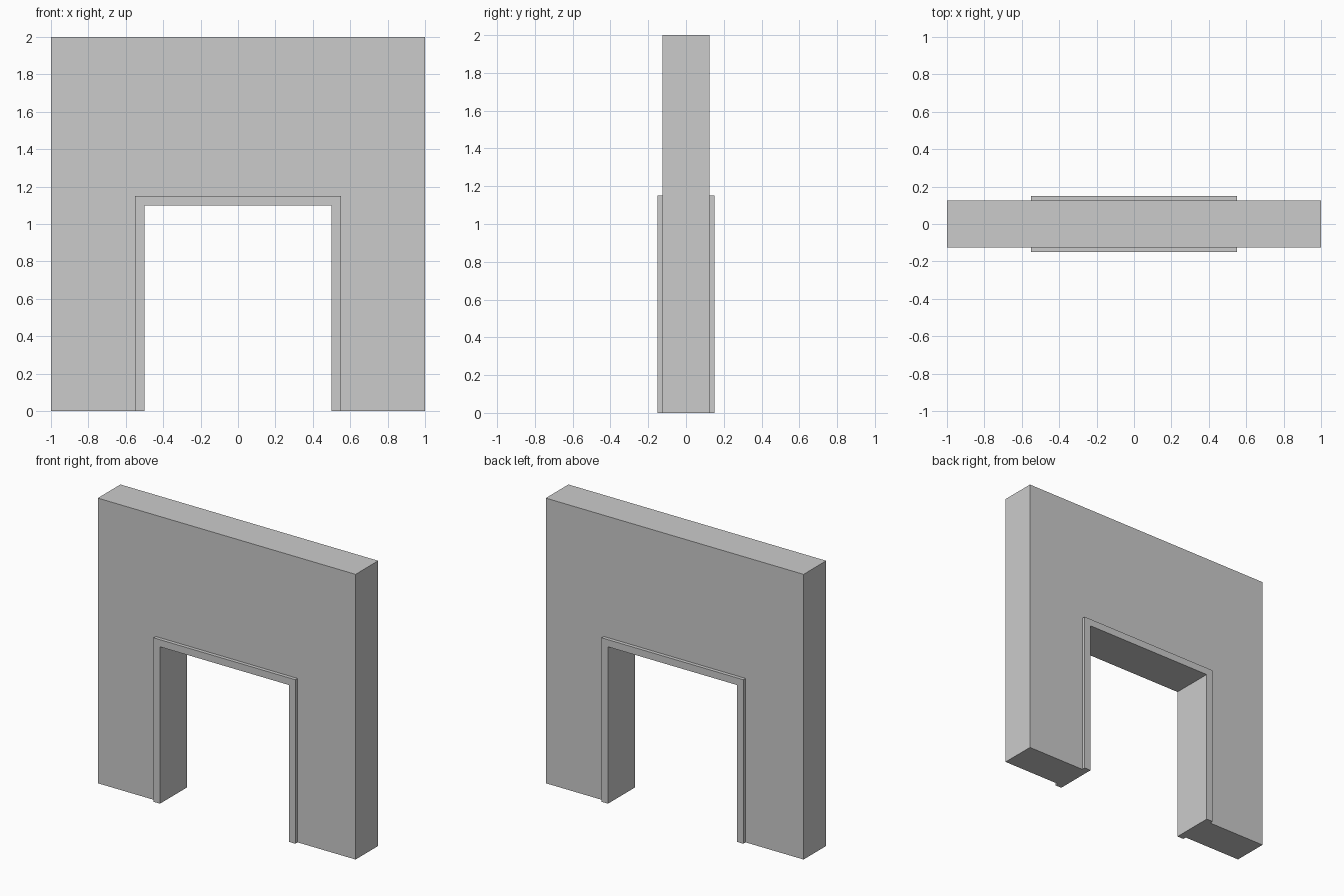
import bpy
import bmesh

cube = bpy.data.objects.get("Cube")
if cube:
    bpy.data.objects.remove(cube, do_unlink=True)

# Single plain grey
grey = bpy.data.materials.new("light_grey")
grey.use_nodes = True
colour = (0.6, 0.6, 0.6, 1)
grey.diffuse_color = colour
grey.node_tree.nodes["Principled BSDF"].inputs["Base Color"].default_value = colour

OPEN_HALF, OPEN_TOP = 0.5, 1.1     # doorway
WALL_HALF, WALL_TOP = 1.0, 2.0     # wall outline
WALL_Y, TRIM_Y = 0.125, 0.15       # half depths
TRIM = 0.05                        # trim width


def portal(name, half, top, y0, y1):
    """Extrude a slab around the doorway from y0 to y1."""
    outline = [(-half, 0), (-OPEN_HALF, 0), (-OPEN_HALF, OPEN_TOP),
               (OPEN_HALF, OPEN_TOP), (OPEN_HALF, 0), (half, 0),
               (half, top), (-half, top)]
    bm = bmesh.new()
    face = bm.faces.new([bm.verts.new((x, y0, z)) for x, z in outline])
    result = bmesh.ops.extrude_face_region(bm, geom=[face], use_keep_orig=True)
    verts = [v for v in result["geom"] if isinstance(v, bmesh.types.BMVert)]
    bmesh.ops.translate(bm, verts=verts, vec=(0, y1 - y0, 0))
    bmesh.ops.recalc_face_normals(bm, faces=bm.faces)
    mesh = bpy.data.meshes.new(name)
    bm.to_mesh(mesh)
    bm.free()
    mesh.materials.append(grey)
    obj = bpy.data.objects.new(name, mesh)
    bpy.context.collection.objects.link(obj)
    return obj


# Wall with doorway
portal("wall", WALL_HALF, WALL_TOP, -WALL_Y, WALL_Y)

# Raised door trim on both faces
for name, side in (("front_trim", -1), ("back_trim", 1)):
    portal(name, OPEN_HALF + TRIM, OPEN_TOP + TRIM, side * WALL_Y, side * TRIM_Y)
